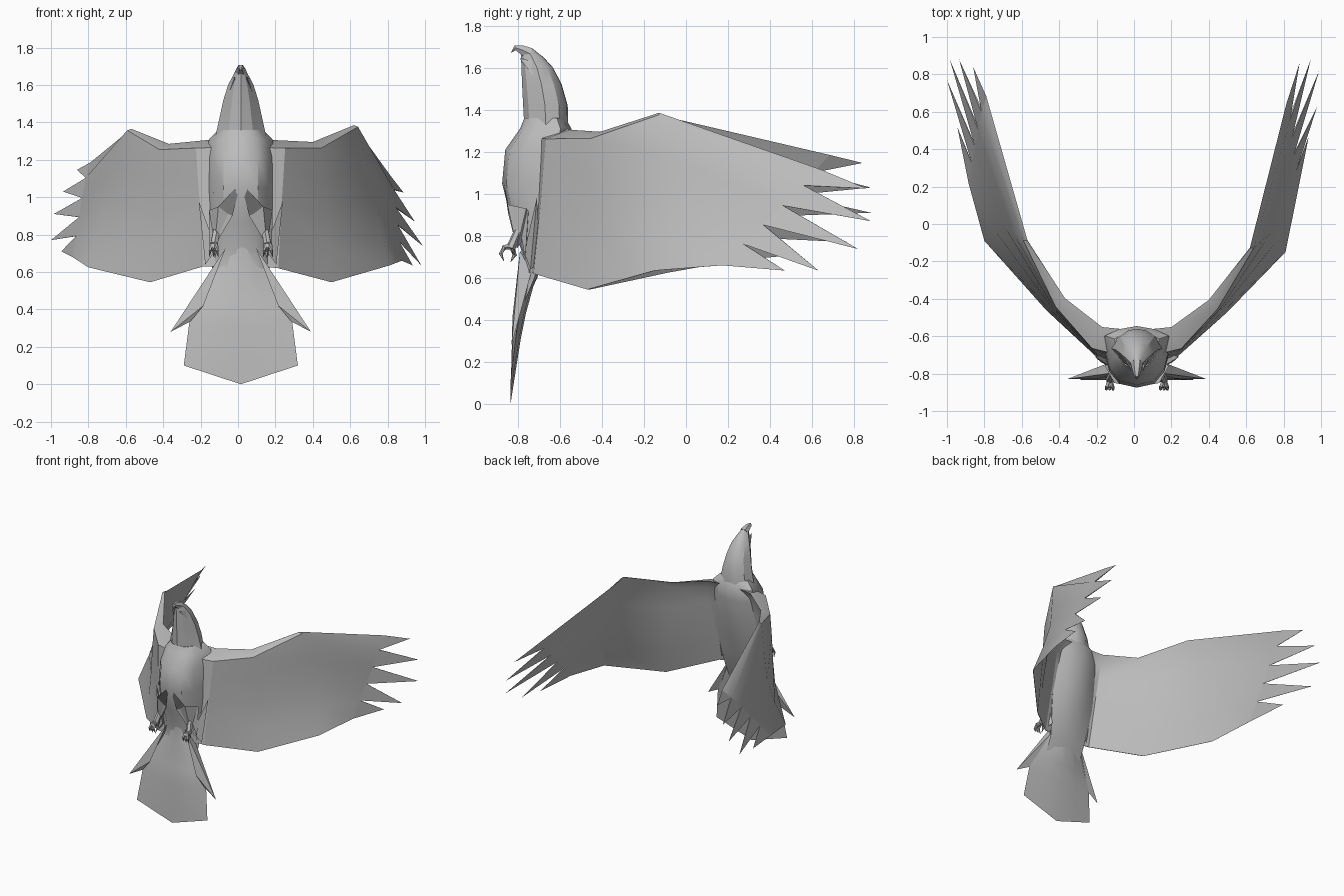
import bpy, bmesh, math
from mathutils import Vector

cube = bpy.data.objects.get("Cube")
if cube:
    bpy.data.objects.remove(cube)

CX = 0.015  # body midline
grey = bpy.data.materials.new("plumage_grey")
grey.use_nodes = True
colour = (0.5, 0.5, 0.5, 1)
grey.diffuse_color = colour
grey.node_tree.nodes["Principled BSDF"].inputs["Base Color"].default_value = colour


def finish(name, bm, angle=35):
    bmesh.ops.remove_doubles(bm, verts=bm.verts, dist=0.0005)
    bmesh.ops.recalc_face_normals(bm, faces=bm.faces)
    mesh = bpy.data.meshes.new(name)
    bm.to_mesh(mesh)
    bm.free()
    mesh.materials.append(grey)
    ob = bpy.data.objects.new(name, mesh)
    bpy.context.collection.objects.link(ob)
    bpy.ops.object.select_all(action="DESELECT")
    ob.select_set(True)
    bpy.context.view_layer.objects.active = ob
    bpy.ops.object.shade_smooth_by_angle(angle=math.radians(angle))


def loft(bm, rings, caps=(True, True)):
    rows = [[bm.verts.new(p) for p in ring] for ring in rings]
    n = len(rows[0])
    for a, b in zip(rows, rows[1:]):
        for i in range(n):
            j = (i + 1) % n
            bm.faces.new((a[i], a[j], b[j], b[i]))
    for row, cap in zip((rows[0], rows[-1]), caps):
        if cap:
            bm.faces.new(row)


def section(z, front, back, half, shape):
    """Horizontal ring from half a cross-section, mirrored about the midline."""
    left = [(-x, t) for x, t in reversed(shape) if x > 0]
    return [(CX + half * x, front + (back - front) * t, z) for x, t in list(shape) + left]


def spike(bm, base, tip):
    """Closed blade from a ring of base points to one tip."""
    vs = [bm.verts.new(p) for p in base]
    t = bm.verts.new(tip)
    for i, v in enumerate(vs):
        bm.faces.new((v, vs[(i + 1) % len(vs)], t))
    bm.faces.new(vs)


def tube(bm, path, radii, n=6):
    rings = []
    for i, p in enumerate(path):
        d = Vector(path[min(i + 1, len(path) - 1)]) - Vector(path[max(i - 1, 0)])
        q = d.to_track_quat("Z", "Y")
        rings.append([Vector(p) + q @ Vector((math.cos(k * 2 * math.pi / n),
                      math.sin(k * 2 * math.pi / n), 0)) * radii[i] for k in range(n)])
    loft(bm, rings)


# Torso: keeled chest, ridged back flush with the wing roots, running into the tail
TORSO = ((0, 0), (0.5, 0.07), (0.8, 0.3), (1, 0.82), (0.55, 0.97), (0, 1.04))
bm = bmesh.new()
loft(bm, [section(*r, TORSO) for r in (
    (1.36, -0.77, -0.58, 0.12), (1.31, -0.79, -0.555, 0.17), (1.21, -0.86, -0.56, 0.185),
    (1.05, -0.875, -0.585, 0.185), (0.87, -0.83, -0.63, 0.18), (0.72, -0.78, -0.675, 0.165),
    (0.6, -0.77, -0.71, 0.15), (0.46, -0.805, -0.775, 0.15))])
finish("torso", bm)

# Neck and upturned head with flat cheeks
HEAD = ((0, 0), (0.5, 0.12), (1, 0.5), (0.8, 0.82), (0.35, 1), (0, 1.02))
bm = bmesh.new()
loft(bm, [section(*r, HEAD) for r in (
    (1.33, -0.77, -0.565, 0.135), (1.42, -0.775, -0.567, 0.115), (1.52, -0.78, -0.595, 0.093),
    (1.6, -0.783, -0.635, 0.068), (1.65, -0.785, -0.68, 0.042), (1.69, -0.785, -0.73, 0.02))])
finish("head", bm, 30)

# Hooked beak
bm = bmesh.new()
tube(bm, [(CX, -0.74, 1.665), (CX, -0.78, 1.685), (CX, -0.812, 1.695), (CX, -0.832, 1.672)],
     [0.034, 0.025, 0.014, 0.001])
finish("beak", bm)

# Tail fan with a pointed centre and a knife edge
COLS = (-1, -0.5, 0, 0.5, 1)
bm = bmesh.new()
rings = []
for z, y, half, thick, drop in ((0.76, -0.735, 0.09, 0.05, 0), (0.62, -0.745, 0.14, 0.035, 0),
                                (0.44, -0.79, 0.225, 0.028, 0.01),
                                (0.33, -0.808, 0.275, 0.02, 0.03), (0.1, -0.835, 0.305, 0, 0.1)):
    faces = [[(CX + half * c, y + s * thick * (1 - c * c), z - drop * (1 - abs(c)))
              for c in COLS] for s in (-1, 1)]
    rings.append(faces[0] + faces[1][::-1])
loft(bm, rings, (True, False))
bmesh.ops.dissolve_degenerate(bm, edges=bm.edges, dist=0.0005)
finish("tail", bm)

WEIGHTS = (0, 1, 0.8, 0.5, 0.25, 0)   # thickness along the chord
CUP = (0, 0.1, 0.6, 1, 0.7, 0)        # hollow along the chord
TIP_CHORD = (0, 0.17, 0.38, 0.58, 0.78, 1)


def wing(name, spans, tips):
    """Loft from root to hand, then one pointed feather per chord segment."""
    bm = bmesh.new()
    rings = []
    for k, (lead, trail, thick, cup) in enumerate(spans):
        lead, trail = Vector(lead), Vector(trail)
        a, b = spans[max(k - 1, 0)][0], spans[min(k + 1, len(spans) - 1)][0]
        out = (Vector(b) - Vector(a)).cross(trail - lead).normalized()
        if out.y > 0:
            out = -out
        ts = TIP_CHORD if k == len(spans) - 1 else (0, 0.9 * thick, 0.28, 0.52, 0.76, 1)
        line = [lead.lerp(trail, t) + Vector((0, cup * c, 0)) for t, c in zip(ts, CUP)]
        front = [p + out * thick * w for p, w in zip(line, WEIGHTS)]
        back = [p + out * thick * w * 0.2 + Vector((0, 0.004, 0)) for p, w in zip(line, WEIGHTS)]
        rings.append(front + back[::-1])
    loft(bm, rings, (True, False))
    last = rings[-1]
    for j, tip in enumerate(tips):
        spike(bm, [last[j], last[j + 1], last[10 - j], last[11 - j]], tip)
    finish(name, bm, 30)


wing("left_wing",
     [((0.1, -0.565, 1.31), (0.12, -0.74, 0.63), 0.12, 0),
      ((0.2, -0.555, 1.305), (0.215, -0.725, 0.62), 0.11, 0),
      ((0.4, -0.41, 1.295), (0.5, -0.47, 0.545), 0.06, 0.01),
      ((0.62, -0.13, 1.385), (0.81, -0.15, 0.635), 0.02, 0.09),
      ((0.815, 0.64, 1.115), (0.875, 0.17, 0.66), 0.01, 0)],
     [(0.885, 0.86, 1.025), (0.945, 0.88, 0.87), (0.99, 0.82, 0.737),
      (0.98, 0.63, 0.635), (0.935, 0.47, 0.635)])
wing("right_wing",
     [((-0.07, -0.565, 1.31), (-0.09, -0.74, 0.63), 0.12, 0),
      ((-0.17, -0.555, 1.305), (-0.185, -0.725, 0.63), 0.11, 0),
      ((-0.37, -0.4, 1.285), (-0.47, -0.46, 0.545), 0.06, 0.01),
      ((-0.57, -0.09, 1.365), (-0.8, -0.09, 0.625), 0.02, 0.09),
      ((-0.79, 0.68, 1.185), (-0.885, 0.22, 0.68), 0.01, 0)],
     [(-0.86, 0.84, 1.147), (-0.935, 0.88, 1.03), (-0.985, 0.88, 0.91),
      (-1.0, 0.77, 0.77), (-0.945, 0.52, 0.71)])

for side, label in ((1, "left"), (-1, "right")):
    P = lambda x, y, z: (CX + side * x, y, z)

    # Brow ridge
    bm = bmesh.new()
    spike(bm, [P(0.085, -0.68, 1.5), P(0.05, -0.72, 1.63), P(0.03, -0.66, 1.6)],
          P(0.03, -0.792, 1.645))
    finish(label + "_brow", bm, 20)

    # Outer tail feather
    bm = bmesh.new()
    spike(bm, [P(0.08, -0.79, 0.73), P(0.2, -0.825, 0.42), P(0.27, -0.815, 0.335),
               P(0.13, -0.735, 0.63)], P(0.375, -0.83, 0.28))
    finish(label + "_tail_feather", bm, 20)

    # Flank tuft beside the wing root
    bm = bmesh.new()
    spike(bm, [P(0.13, -0.77, 0.72), P(0.19, -0.74, 0.64), P(0.16, -0.69, 0.68)],
          P(0.225, -0.71, 0.98))
    finish(label + "_flank_tuft", bm, 20)

    # Feathered thigh, lying flat against the belly, with a trailing point
    bm = bmesh.new()
    spike(bm, [P(0, -0.872, 1.08), P(0.12, -0.85, 0.95), P(0.17, -0.76, 0.93),
               P(0.1, -0.72, 0.85), P(0.045, -0.845, 0.9)], P(0.14, -0.805, 0.74))
    spike(bm, [P(0.1, -0.81, 0.95), P(0.17, -0.75, 0.92), P(0.12, -0.75, 0.88)],
          P(0.165, -0.765, 0.69))
    finish(label + "_thigh", bm, 20)

    # Foot: short shank, three front toes and a hind toe
    bm = bmesh.new()
    tube(bm, [P(0.13, -0.8, 0.82), P(0.145, -0.835, 0.74)], [0.02, 0.022])
    for dx in (-0.018, 0, 0.018):
        tube(bm, [P(0.145, -0.83, 0.75), P(0.145 + dx * 0.7, -0.866, 0.745),
                  P(0.145 + dx, -0.882, 0.715), P(0.145 + dx * 1.4, -0.866, 0.68)],
             [0.014, 0.012, 0.009, 0.001], 5)
    tube(bm, [P(0.145, -0.83, 0.75), P(0.138, -0.815, 0.71), P(0.138, -0.835, 0.675)],
         [0.014, 0.011, 0.001], 5)
    finish(label + "_foot", bm)
